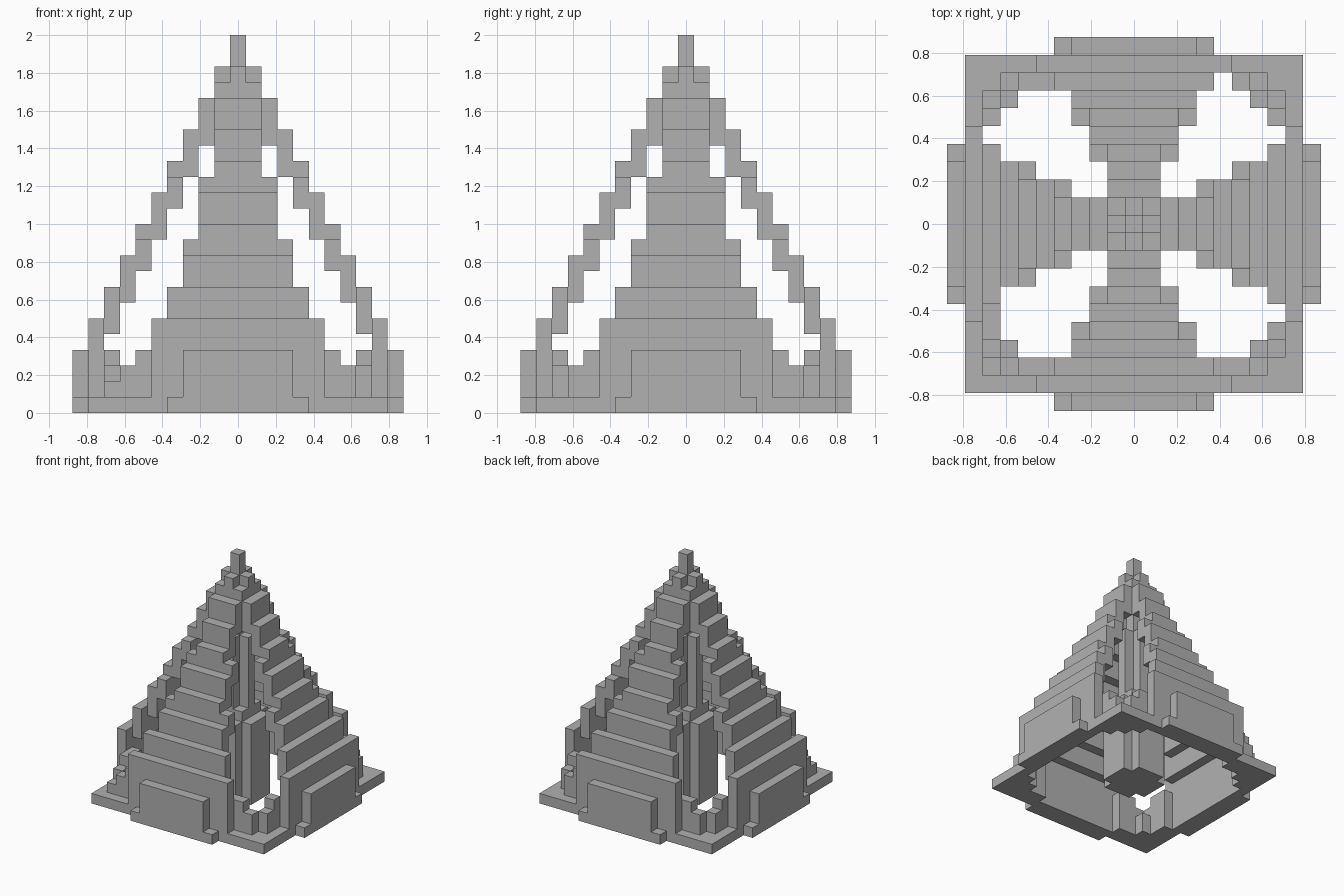
import bpy, bmesh, math
from mathutils import Matrix, Vector

cube = bpy.data.objects.get("Cube")
if cube:
    bpy.data.objects.remove(cube, do_unlink=True)

U = 1 / 12  # one block

stone = bpy.data.materials.new("grey_stone")
stone.use_nodes = True
GREY = (0.44, 0.44, 0.44, 1)
stone.diffuse_color = GREY
stone.node_tree.nodes["Principled BSDF"].inputs["Base Color"].default_value = GREY


def box(bm, x, y, z):
    """Box from three (low, high) ranges, counted in blocks."""
    size = Vector([(r[1] - r[0]) * U for r in (x, y, z)])
    mid = Vector([(r[1] + r[0]) / 2 * U for r in (x, y, z)])
    bmesh.ops.create_cube(bm, size=1, matrix=Matrix.Translation(mid) @ Matrix.Diagonal(size).to_4x4())


def finish(bm, name, turn=0):
    bmesh.ops.rotate(bm, verts=bm.verts, cent=(0, 0, 0),
                     matrix=Matrix.Rotation(math.radians(turn), 3, 'Z'))
    mesh = bpy.data.meshes.new(name)
    bm.to_mesh(mesh)
    bm.free()
    mesh.materials.append(stone)
    obj = bpy.data.objects.new(name, mesh)
    bpy.context.collection.objects.link(obj)


def stepped_wall(name, turn):
    """Sloping wall of stacked slabs, each set one block further in."""
    bm = bmesh.new()

    def slab(step, half, z0, z1):
        box(bm, (-half, half), (step - 10.5, step - 9.5), (z0, z1))

    slab(0, 4.5, 0, 1)
    slab(0, 3.5, 1, 4)
    slab(1, 5.5, 1, 6)
    slab(2, 4.5, 5, 8)
    slab(3, 3.5, 7, 10)
    # pairs of slabs, the lower one narrowing at its top course
    for step, half in ((4, 3.5), (6, 2.5), (9, 1.5)):
        low = 1 + 2 * step
        slab(step, half, low, low + 2)
        slab(step, half - 1, low + 2, low + 3)
    slab(5, 2.5, 11, 14)
    slab(7, 1.5, 15, 18)
    slab(8, 1.5, 17, 20)
    finish(bm, name, turn)


def corner_steps(name, turn, extra_x, extra_y, corner_top):
    """Small stepped blocks in the angle of the base rim."""
    bm = bmesh.new()
    a, b, c = (5.5, 6.5), (6.5, 7.5), (7.5, 8.5)
    blocks = [(a, c, 4), (b, c, 3), (c, c, corner_top), (b, b, 2), (c, b, 3), (c, a, 4)]
    if extra_x:
        blocks.append(((4.5, 5.5), c, 4))
    if extra_y:
        blocks.append((c, (4.5, 5.5), 4))
    for x, y, top in blocks:
        box(bm, x, y, (0, top))
    finish(bm, name, turn)


# Four sloping walls
for i, side in enumerate(("front", "right", "back", "left")):
    stepped_wall(side + "_wall", 90 * i)

# Corner steps
corner_steps("back_left_corner_steps", 0, False, False, 1)
corner_steps("back_right_corner_steps", 90, False, True, 1)
corner_steps("front_right_corner_steps", 180, True, True, 2)
corner_steps("front_left_corner_steps", 270, False, True, 1)

# Base rim
rim = bmesh.new()
for s in (-1, 1):
    edge = tuple(sorted((s * 8.5, s * 9.5)))
    box(rim, (-9.5, 9.5), edge, (0, 1))
    box(rim, edge, (-8.5, 8.5), (0, 1))
finish(rim, "base_rim")

# Cross-shaped central pillar, narrowing upward
pillar = bmesh.new()
for arm, half, low, high in ((2.5, 1.5, 0, 8), (1.5, 0.5, 9, 16)):
    box(pillar, (-arm, arm), (-half, half), (low, high))
    for s in (-1, 1):
        box(pillar, (-half, half), tuple(sorted((s * half, s * arm))), (low, high))
box(pillar, (-1.5, 1.5), (-1.5, 1.5), (8, 9))
box(pillar, (-0.5, 0.5), (-0.5, 0.5), (16, 21))
finish(pillar, "central_pillar")

# Top block
cap = bmesh.new()
box(cap, (-0.5, 0.5), (-0.5, 0.5), (21, 24))
finish(cap, "top_block")
